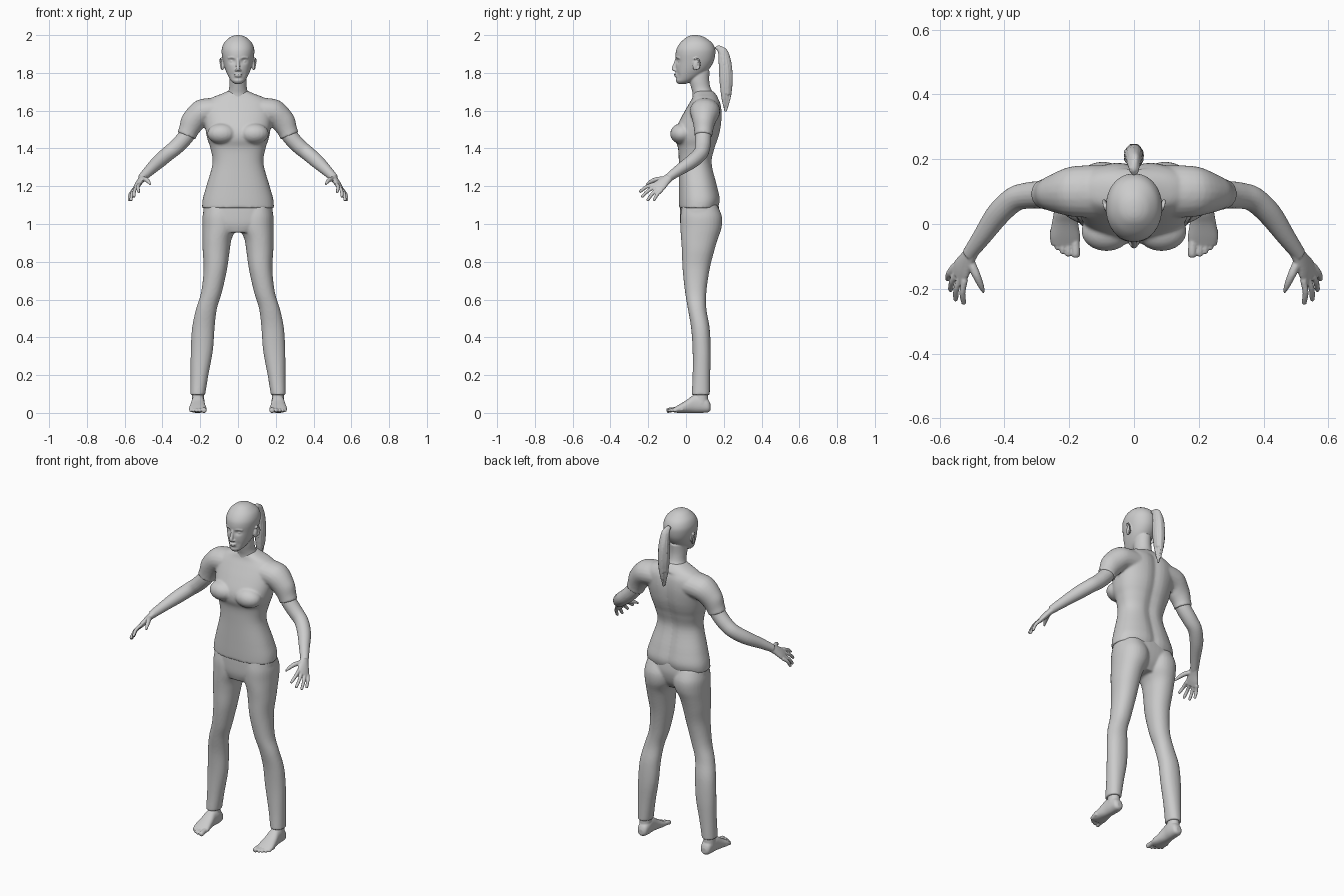
import bpy, bmesh, math, random
from mathutils import Vector as V, Matrix

random.seed(4)
grey = bpy.data.materials.new("plain_grey")
grey.diffuse_color = (0.6, 0.6, 0.6, 1)


def spline(a, b, c, d, t):
    return 0.5 * (2 * b + (c - a) * t + (2 * a - 5 * b + 4 * c - d) * t * t
                  + (3 * b - a - 3 * c + d) * t ** 3)


def loft(bm, rings, sx=1, e=2.0, n=32, steps=5):
    """Closed skin over rings (centre, axis u, axis v), smoothly interpolated."""
    k, loops = len(rings), []
    for i in range(k - 1):
        q = [rings[max(i - 1, 0)], rings[i], rings[i + 1], rings[min(i + 2, k - 1)]]
        for j in range(steps + (i == k - 2)):
            c, u, v = (spline(*(r[m] for r in q), j / steps) for m in range(3))
            loop = []
            for a in range(n):
                ca, sa = math.cos(2 * math.pi * a / n), math.sin(2 * math.pi * a / n)
                p = c + u * math.copysign(abs(ca) ** (2 / e), ca) \
                      + v * math.copysign(abs(sa) ** (2 / e), sa)
                loop.append(bm.verts.new((p.x * sx, p.y, p.z)))
            loops.append(loop)
    for a, b in zip(loops, loops[1:]):
        for i in range(n):
            bm.faces.new((a[i], a[(i + 1) % n], b[(i + 1) % n], b[i]))
    bm.faces.new(loops[0])
    bm.faces.new(loops[-1])


def slab(z, x0, x1, y0, y1):
    """Level ring from its x and y limits."""
    return (V(((x0 + x1) / 2, (y0 + y1) / 2, z)), V(((x1 - x0) / 2, 0, 0)), V((0, (y1 - y0) / 2, 0)))


def tube(bm, pts, sx=1, hint=(0, 1, 0), n=20, steps=5):
    """Tube along (x, y, z, r_along_hint, r_other) points."""
    P, rings = [V(p[:3]) for p in pts], []
    for i, p in enumerate(pts):
        t = (P[min(i + 1, len(P) - 1)] - P[max(i - 1, 0)]).normalized()
        u = V(hint)
        u = (u - t * u.dot(t)).normalized()
        rings.append((P[i], u * p[3], t.cross(u) * p[-1]))
    loft(bm, rings, sx, 2, n, steps)


def ball(bm, c, s, rot=0):
    m = Matrix.Translation(c) @ Matrix.Rotation(rot, 4, 'X') @ Matrix.Diagonal((*s, 1))
    bmesh.ops.create_uvsphere(bm, u_segments=20, v_segments=14, radius=1, matrix=m)


def finish(bm, name, voxel, smooth):
    """Fuse the overlapping pieces into one soft skin."""
    bmesh.ops.recalc_face_normals(bm, faces=bm.faces)
    me = bpy.data.meshes.new(name)
    bm.to_mesh(me)
    bm.free()
    me.materials.append(grey)
    for p in me.polygons:
        p.use_smooth = True
    ob = bpy.data.objects.new(name, me)
    bpy.context.collection.objects.link(ob)
    r = ob.modifiers.new("fuse", 'REMESH')
    r.mode, r.voxel_size, r.use_smooth_shade = 'VOXEL', voxel, True
    s = ob.modifiers.new("soften", 'SMOOTH')
    s.factor, s.iterations = 0.5, smooth


# Shirt: torso, bust, shoulders and short sleeves
bm = bmesh.new()
loft(bm, [slab(z, -w, w, f, b) for z, w, f, b in (
    (1.085, .19, -.037, .172), (1.13, .187, -.038, .182), (1.20, .168, -.038, .168),
    (1.32, .135, -.038, .14), (1.40, .146, -.042, .155), (1.45, .162, -.058, .172),
    (1.50, .172, -.055, .185), (1.57, .182, -.022, .192), (1.63, .18, .012, .187),
    (1.665, .145, .032, .172), (1.69, .085, .04, .155), (1.705, .05, .048, .14))], e=2.35, n=48)
for s in (1, -1):
    ball(bm, (s * .085, -.022, 1.478), (.078, .062, .055))
    tube(bm, [(.10, .10, 1.60, .082, .07), (.19, .10, 1.59, .078, .07),
              (.24, .095, 1.54, .06, .064), (.262, .093, 1.495, .05, .053),
              (.273, .092, 1.467, .048, .051)], s)
# shallow groove down the spine
for v in bm.verts:
    if v.co.y > .1 and v.co.z < 1.66:
        v.co.y -= .012 * math.exp(-(v.co.x / .03) ** 2)
finish(bm, "shirt", .0065, 5)

# Trousers: pelvis and two legs
bm = bmesh.new()
loft(bm, [slab(z, -w, w, f, b) for z, w, f, b in (
    (1.12, .176, -.03, .17), (1.06, .184, -.032, .175), (1.0, .165, -.03, .16),
    (.955, .09, -.018, .13))], e=2.4, n=48)
for s in (1, -1):
    loft(bm, [slab(*r) for r in (
        (1.10, .02, .175, -.02, .165), (1.04, .004, .188, -.03, .19), (.98, .008, .189, -.03, .188),
        (.92, .034, .188, -.026, .168), (.86, .044, .187, -.022, .15), (.76, .058, .182, -.018, .125),
        (.64, .085, .195, -.005, .108), (.55, .112, .222, .01, .108), (.45, .124, .243, .027, .125),
        (.33, .133, .25, .035, .131), (.20, .157, .251, .035, .128), (.095, .174, .253, .03, .126))],
        s, e=2.15)
finish(bm, "trousers", .0065, 4)

# Arms with hands
for s, side in ((1, "left"), (-1, "right")):
    bm = bmesh.new()
    tube(bm, [(.24, .095, 1.53, .043), (.275, .091, 1.465, .043), (.325, .088, 1.41, .041),
              (.37, .076, 1.373, .039), (.42, .03, 1.33, .037), (.47, -.04, 1.283, .029),
              (.51, -.095, 1.243, .022)], s)
    spread = V((.5, .7, -.5))
    tube(bm, [(.50, -.085, 1.25, .023, .019), (.517, -.112, 1.228, .029, .017),
              (.532, -.138, 1.205, .037, .015), (.543, -.16, 1.187, .037, .011)], s, spread)
    for off, tip in ((-.031, (.525, -.247, 1.168)), (-.01, (.551, -.236, 1.142)),
                     (.011, (.567, -.206, 1.122)), (.031, (.576, -.172, 1.122))):
        a = V((.538, -.15, 1.195)) + spread * off
        b = V(tip)
        m = a.lerp(b, .5) + V((.006, -.002, .006))
        tube(bm, [(*a, .0105), (*m, .0095), (*b.lerp(m, .12), .008), (*b, .004)], s, spread, 12)
    tube(bm, [(.506, -.115, 1.237, .014), (.488, -.155, 1.236, .013),
              (.474, -.187, 1.224, .01), (.464, -.211, 1.209, .005)], s, spread, 12)
    finish(bm, side + "_arm", .0038, 3)

# Bare feet with toes
for s, side in ((1, "left"), (-1, "right")):
    bm = bmesh.new()
    tube(bm, [(.212, .08, .05, .038, .033), (.212, .08, .10, .036, .031), (.212, .08, .16, .038, .031)], s)
    loft(bm, [(V((x, y, (lo + hi) / 2)), V((w, 0, 0)), V((0, 0, (hi - lo) / 2))) for y, x, w, lo, hi in (
        (.13, .21, .014, .014, .045), (.117, .21, .029, .003, .07), (.08, .21, .034, 0, .095),
        (.04, .212, .035, 0, .094), (0, .213, .041, 0, .066), (-.04, .213, .047, 0, .042),
        (-.066, .211, .042, .003, .026))], s, e=2.3)
    for x, y, r in ((.180, -.103, .0135), (.203, -.1, .0095), (.220, -.092, .009),
                    (.236, -.08, .0085), (.25, -.066, .008)):
        tube(bm, [(x + .002, y + .05, .018, r), (x, y + .022, .016, r),
                  (x, y + .006, .012, r), (x, y, .011, r * .6)], s, (1, 0, 0), 12)
    finish(bm, side + "_foot", .0038, 3)

# Head, face and neck
bm = bmesh.new()
loft(bm, [slab(z, -w, w, f, b) for z, w, f, b in (
    (1.742, .018, -.042, .0), (1.757, .036, -.053, .035), (1.785, .053, -.055, .085),
    (1.82, .068, -.054, .122), (1.86, .079, -.054, .146), (1.90, .086, -.055, .155),
    (1.93, .085, -.049, .153), (1.96, .073, -.03, .137), (1.985, .048, -.002, .104),
    (1.996, .026, .018, .08), (2.0, .008, .036, .058))], e=2.1, n=72, steps=9)
for v in bm.verts:  # eye sockets and hollows beside the mouth
    if v.co.y < .02:
        x, z = abs(v.co.x), v.co.z
        v.co.y += .011 * math.exp(-((x - .031) / .015) ** 2 - ((z - 1.862) / .012) ** 2)
        v.co.y += .005 * math.exp(-((x - .03) / .012) ** 2 - ((z - 1.79) / .02) ** 2)
        v.co.y += .004 * math.exp(-(x / .03) ** 2 - ((z - 1.77) / .006) ** 2)
tube(bm, [(0, -.05, 1.872, .008, .008), (0, -.058, 1.845, .009, .009),
          (0, -.066, 1.823, .01, .011), (0, -.062, 1.81, .007, .012)], hint=(0, 1, 0))
ball(bm, (0, -.054, 1.792), (.022, .010, .0045))
ball(bm, (0, -.053, 1.783), (.019, .010, .005))
for s in (1, -1):
    ball(bm, (s * .032, -.029, 1.861), (.0135, .0135, .0075))
    ball(bm, (s * .010, -.058, 1.814), (.007, .009, .006))
    tube(bm, [(.012, -.05, 1.877, .005), (.032, -.046, 1.883, .005), (.054, -.033, 1.878, .004)],
         s, (0, 0, 1), 12)
    # ears: flat shell with a raised rim
    ball(bm, (s * .082, .052, 1.842), (.009, .016, .03), -.2)
    arc = [(.088 + .006 * math.sin(t), .054 + .019 * math.sin(t - .6), 1.847 + .03 * math.cos(t - .6), .0045)
           for t in (0, .6, 1.2, 1.8, 2.4, 3.0, 3.5)]
    tube(bm, arc, s, (1, 0, 0), 10)
loft(bm, [slab(*r) for r in (
    (1.655, -.07, .07, .035, .16), (1.69, -.056, .056, .035, .146), (1.72, -.047, .047, .028, .13),
    (1.76, -.046, .046, .018, .123), (1.81, -.045, .045, .015, .125))], n=40)
finish(bm, "head", .004, 2)

# Ponytail: solid core with loose strands around it
bm = bmesh.new()
path = [(.135, 1.925, .014), (.165, 1.933, .013), (.193, 1.915, .021), (.207, 1.85, .029),
        (.212, 1.77, .031), (.213, 1.69, .024), (.211, 1.63, .012), (.209, 1.60, .004)]
tube(bm, [(0, y, z, r * .95, r * .8) for y, z, r in path], hint=(0, 1, 0))
for i in range(16):
    a = 2 * math.pi * i / 16
    k, cut = random.uniform(.9, 1.1), random.choice((6, 7, 8))
    tube(bm, [(k * r * .85 * math.cos(a), y + k * r * math.sin(a),
               z + random.uniform(-.008, .008), max(.0035, r * .2))
              for y, z, r in path[1:cut]], hint=(1, .2, 0), n=8)
finish(bm, "ponytail", .0038, 1)
